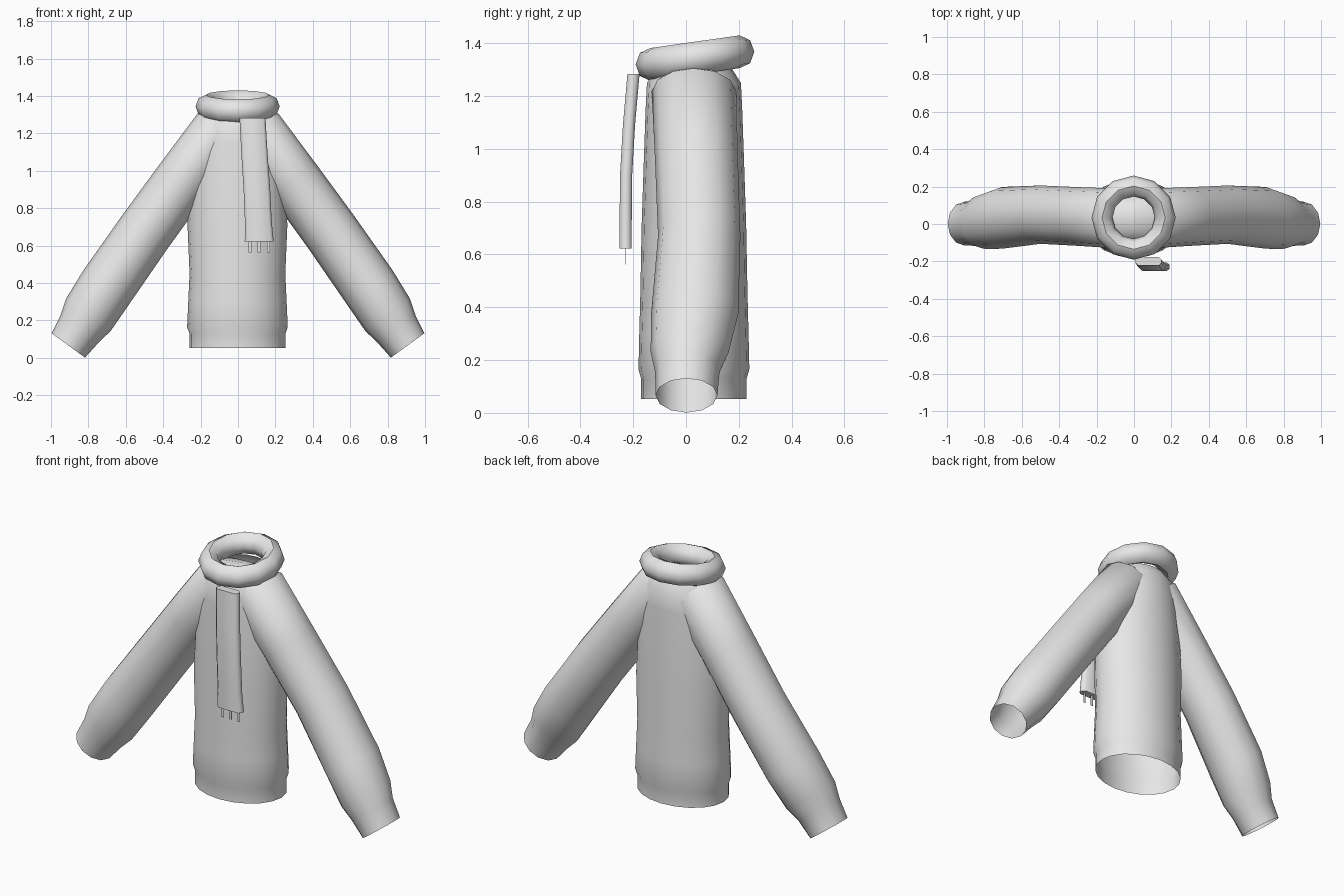
import bpy, bmesh, math
from mathutils import Vector

if "Cube" in bpy.data.objects:
    bpy.data.objects.remove(bpy.data.objects["Cube"])

grey = bpy.data.materials.new("wool grey")
grey.diffuse_color = (0.8, 0.8, 0.8, 1)
grey.use_nodes = True
grey.node_tree.nodes["Principled BSDF"].inputs["Base Color"].default_value = grey.diffuse_color


def ring(center, u, v, n):
    """Elliptical ring of points spanned by the half axes u and v."""
    c, u, v = Vector(center), Vector(u), Vector(v)
    return [c + u * math.cos(2 * math.pi * i / n) + v * math.sin(2 * math.pi * i / n)
            for i in range(n)]


def loft(name, rings, caps=False, closed=False, angle=50):
    """Skin a list of equal rings into one smooth object."""
    bm = bmesh.new()
    rows = [[bm.verts.new(p) for p in r] for r in rings]
    n = len(rows[0])
    pairs = list(zip(rows, rows[1:]))
    if closed:
        pairs.append((rows[-1], rows[0]))
    for a, b in pairs:
        for i in range(n):
            j = (i + 1) % n
            bm.faces.new((a[i], a[j], b[j], b[i]))
    if caps:
        bm.faces.new(rows[0])
        bm.faces.new(rows[-1])
    bmesh.ops.recalc_face_normals(bm, faces=bm.faces)
    mesh = bpy.data.meshes.new(name)
    bm.to_mesh(mesh)
    bm.free()
    mesh.materials.append(grey)
    ob = bpy.data.objects.new(name, mesh)
    bpy.context.collection.objects.link(ob)
    bpy.ops.object.select_all(action='DESELECT')
    ob.select_set(True)
    bpy.context.view_layer.objects.active = ob
    bpy.ops.object.shade_smooth_by_angle(angle=math.radians(angle))
    return ob


# Body, open at hem and neck: z, half width, half depth
body = [(.052, .257, .20), (.13, .257, .20), (.165, .269, .21), (.30, .263, .207),
        (.45, .256, .203), (.71, .267, .198), (.95, .255, .19), (1.15, .235, .183),
        (1.25, .215, .178), (1.31, .165, .14)]
loft("sweater_body", [ring((-.003, .03, z), (rx, 0, 0), (0, ry, 0), 20)
                      for z, rx, ry in body])

# Sleeves, open at the cuffs: x, y, z, half thickness, half depth
sleeve = [(.907, .002, .066, .110, .117), (.847, .005, .155, .125, .122),
          (.800, .014, .230, .147, .148), (.705, .033, .376, .152, .165),
          (.500, .050, .670, .150, .156), (.296, .040, .950, .149, .157),
          (.096, .030, 1.217, .149, .160)]
for side, label in ((1, "right"), (-1, "left")):
    rings = [ring((side * x, y, z), (side * .81 * t, 0, .59 * t), (0, d, 0), 12)
             for x, y, z, t, d in sleeve]
    # rounded inner end on the centre plane
    rings.append(ring((0, .03, 1.20), (0, 0, .13), (0, .13, 0), 12))
    loft("sleeve_" + label, rings)

# Scarf loop around the neck, raised at the back
loop = []
for i in range(12):
    a = 2 * math.pi * i / 12
    out = Vector((math.cos(a), math.sin(a), 0))
    c = Vector((-.002, .034, 1.344)) + out * .169
    c.z += .024 * math.sin(a)
    loop.append(ring(c, out * .056, (0, 0, .062), 8))
loft("scarf_loop", loop, closed=True)

# Hanging scarf end: left x, right x, y, z
tail = [(.008, .147, -.199, 1.283), (.018, .158, -.216, 1.09), (.030, .172, -.227, .90),
        (.037, .180, -.2285, .73), (.036, .191, -.2285, .622)]
outline = [(-1, -.4), (-.8, -1), (.8, -1), (1, -.4), (1, .4), (.8, 1), (-.8, 1), (-1, .4)]
loft("scarf_end", [[Vector(((l + r) / 2 + u * (r - l) / 2, y + v * .023, z))
                    for u, v in outline] for l, r, y, z in tail], caps=True, angle=60)

# Flat fringe strips under the scarf end
for k, x in enumerate((.064, .112, .164)):
    loft("fringe_%d" % (k + 1),
         [[Vector((x + sx * .008, -.2285 + sy * .001, z))
           for sx, sy in ((-1, -1), (1, -1), (1, 1), (-1, 1))] for z in (.63, .562)],
         caps=True)
